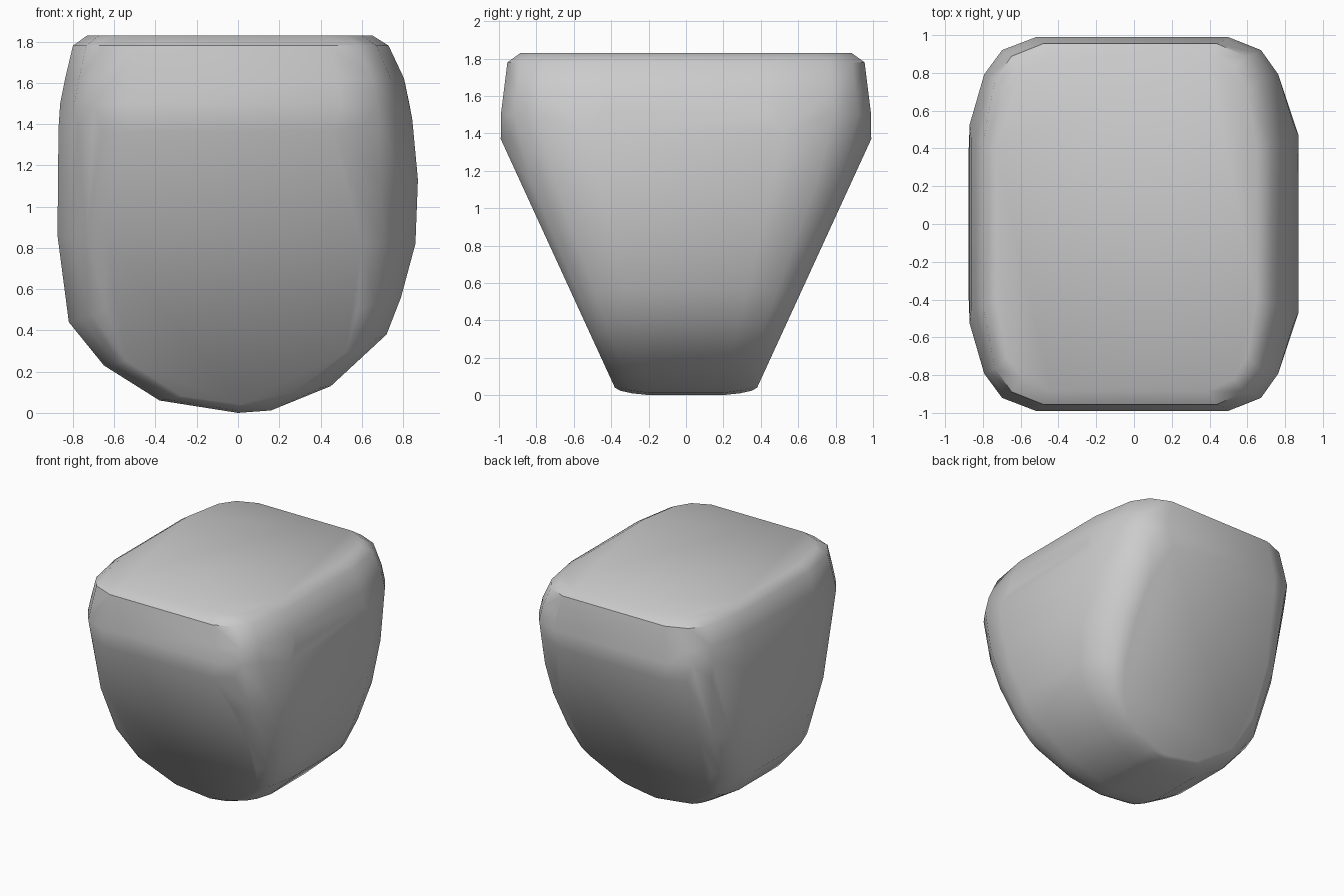
import bpy, bmesh

if "Cube" in bpy.data.objects:
    bpy.data.objects.remove(bpy.data.objects["Cube"])

# Matching U profiles (x, z): outer belly edge, and border of the flat sloped faces
outer = [(-0.87, 1.38), (-0.875, 0.86), (-0.82, 0.44), (-0.65, 0.23), (-0.38, 0.06),
         (0.0, 0.0), (0.16, 0.012), (0.45, 0.13), (0.72, 0.38), (0.79, 0.56), (0.86, 0.82),
         (0.872, 1.13), (0.845, 1.42)]
inner = [(-0.52, 1.36), (-0.64, 0.86), (-0.64, 0.5), (-0.54, 0.25), (-0.27, 0.08),
         (0.01, 0.04), (0.12, 0.065), (0.27, 0.10), (0.52, 0.29), (0.58, 0.5), (0.6, 0.82),
         (0.57, 1.1), (0.46, 1.37)]


def half_depth(z):
    return min(0.995, 0.38 + (z - 0.04) * 0.459)


points = []


def both_sides(x, y, z):
    points.extend([(x, y, z), (x, -y, z)])


# Body: step from the belly edge round to the sloped faces
for (ox, oz), (ix, iz) in zip(outer, inner):
    for weight, depth in ((1, 0.53), (0.74, 0.79), (0.4, 0.94), (0, 1)):
        x = ox * weight + ix * (1 - weight)
        z = oz * weight + iz * (1 - weight)
        both_sides(x, half_depth(z) * depth, z)

# Upper rim: rounded rectangles at three heights
rings = [(1.5, -0.862, 0.83, 0.99), (1.62, -0.838, 0.805, 0.975),
         (1.78, -0.80, 0.73, 0.955), (1.83, -0.73, 0.65, 0.885)]
for z, left, right, depth in rings:
    for side in (left, right):
        for fx, fy in ((1, 0.45), (0.92, 0.8), (0.81, 0.93), (0.6, 1)):
            both_sides(side * fx, depth * fy, z)

bm = bmesh.new()
for p in points:
    bm.verts.new(p)
result = bmesh.ops.convex_hull(bm, input=bm.verts[:])
loose = [v for v in bm.verts if not v.link_faces]
bmesh.ops.delete(bm, geom=loose, context='VERTS')
bmesh.ops.dissolve_limit(bm, angle_limit=0.02, verts=bm.verts[:], edges=bm.edges[:])
bmesh.ops.recalc_face_normals(bm, faces=bm.faces[:])

mesh = bpy.data.meshes.new("tapered_block")
bm.to_mesh(mesh)
bm.free()
block = bpy.data.objects.new("tapered_block", mesh)
bpy.context.collection.objects.link(block)
bpy.context.view_layer.objects.active = block
block.select_set(True)
bpy.ops.object.shade_smooth_by_angle(angle=0.75)
